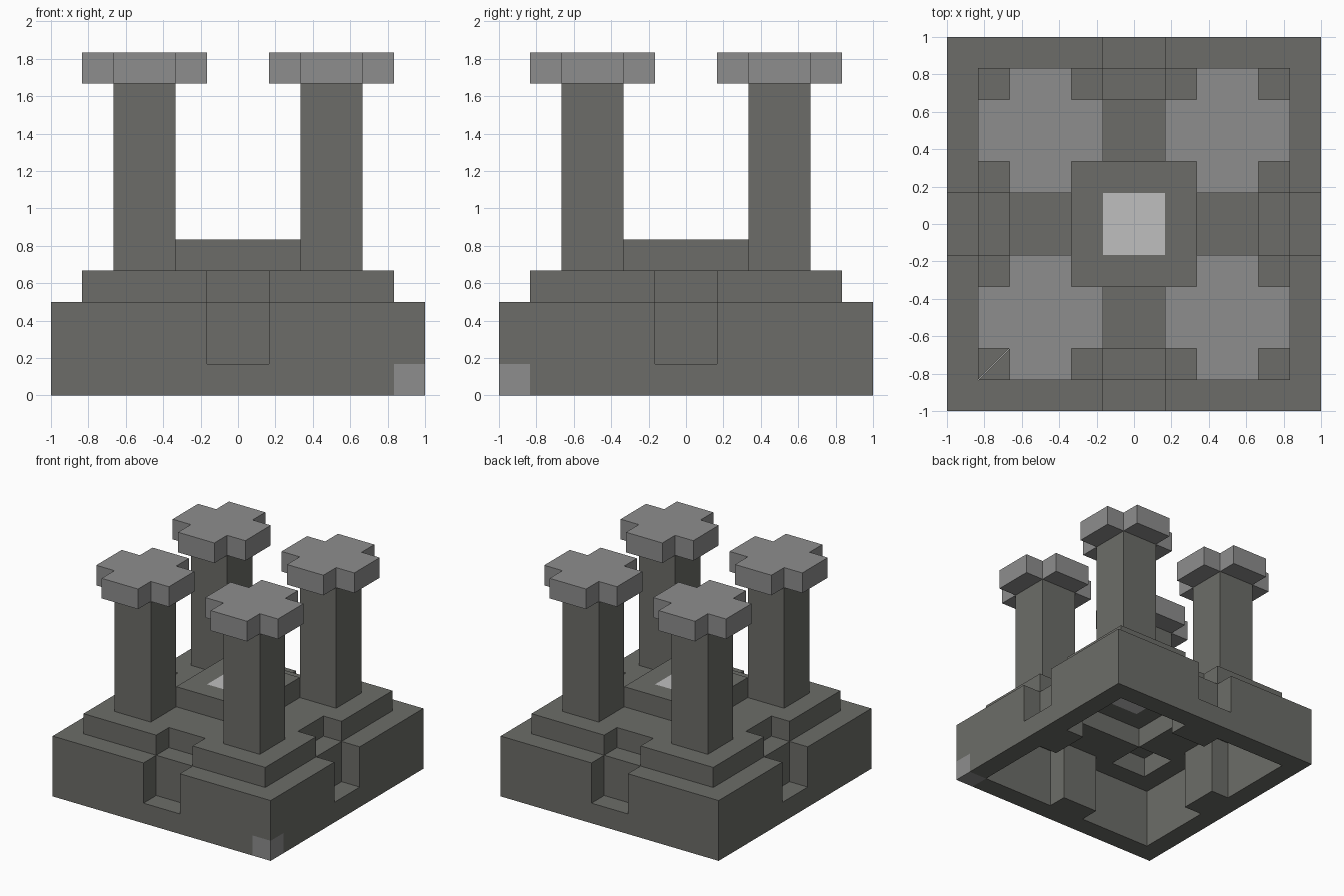
import bpy
import bmesh
from math import pi
from mathutils import Matrix, Vector

cube = bpy.data.objects.get("Cube")
if cube:
    bpy.data.objects.remove(cube, do_unlink=True)

UNIT = 1 / 6  # every part sits on a grid of sixths


def make_material(name, color):
    mat = bpy.data.materials.new(name)
    mat.use_nodes = True
    mat.diffuse_color = (*color, 1)
    bsdf = next(n for n in mat.node_tree.nodes if n.type == 'BSDF_PRINCIPLED')
    bsdf.inputs["Base Color"].default_value = (*color, 1)
    bsdf.inputs["Roughness"].default_value = 0.8
    return mat


dark_stone = make_material("dark stone", (0.15, 0.152, 0.138))
grey_stone = make_material("grey stone", (0.27, 0.27, 0.27))
pale_stone = make_material("pale stone", (0.52, 0.52, 0.52))


def extrude(name, outline, low, high, mat, turns=(0,)):
    """Extrude a plan outline from low to high, repeated by quarter turns."""
    bm = bmesh.new()
    for turn in turns:
        spin = Matrix.Rotation(turn * pi / 2, 3, 'Z')
        face = bm.faces.new([bm.verts.new(spin @ Vector((x, y, low)) * UNIT)
                             for x, y in outline])
        top = bmesh.ops.extrude_face_region(bm, geom=[face], use_keep_orig=True)
        verts = [v for v in top["geom"] if isinstance(v, bmesh.types.BMVert)]
        bmesh.ops.translate(bm, verts=verts, vec=(0, 0, (high - low) * UNIT))
    bmesh.ops.recalc_face_normals(bm, faces=bm.faces)
    mesh = bpy.data.meshes.new(name)
    bm.to_mesh(mesh)
    bm.free()
    mesh.materials.append(mat)
    obj = bpy.data.objects.new(name, mesh)
    bpy.context.collection.objects.link(obj)
    return obj


def rect(x0, x1, y0, y1):
    return [(x0, y0), (x1, y0), (x1, y1), (x0, y1)]


ALL = range(4)

# Hollow base: wall runs, corner posts and one grey cornerstone
extrude("base_walls_a", rect(5, 6, 1, 5), 0, 3, dark_stone, ALL)
extrude("base_walls_b", rect(5, 6, -5, -1), 0, 3, dark_stone, ALL)
extrude("corner_posts", rect(5, 6, 5, 6), 0, 3, dark_stone, (0, 1, 2))
extrude("marked_corner_post", rect(5, 6, -6, -5), 1, 3, dark_stone)
extrude("cornerstone", rect(5, 6, -6, -5), 0, 1, grey_stone)

# Stepped niche in the middle of each side
extrude("niche_sills", rect(5, 6, -1, 1), 0, 1, dark_stone, ALL)
extrude("niche_backs", rect(4, 5, -1, 1), 0, 3, dark_stone, ALL)

# Terrace slab, notched at the niches and open under the pillars and dais
terrace_side = [(2, -2), (4, -2), (4, -4), (5, -5), (5, -1), (4, -1),
                (4, 1), (5, 1), (5, 5), (4, 4), (4, 2), (2, 2)]
extrude("terrace", terrace_side, 3, 4, dark_stone, ALL)

# Central dais around a pale block
extrude("dais", [(1, -1), (2, -2), (2, 2), (1, 1)], 4, 5, dark_stone, ALL)
extrude("dais_block", rect(-1, 1, -1, 1), 4, 5, pale_stone)

# Four pillars with cross-shaped capitals
extrude("pillars", rect(2, 4, 2, 4), 4, 10, dark_stone, ALL)
cross = [(2, 1), (4, 1), (4, 2), (5, 2), (5, 4), (4, 4),
         (4, 5), (2, 5), (2, 4), (1, 4), (1, 2), (2, 2)]
extrude("capitals", cross, 10, 11, grey_stone, ALL)
